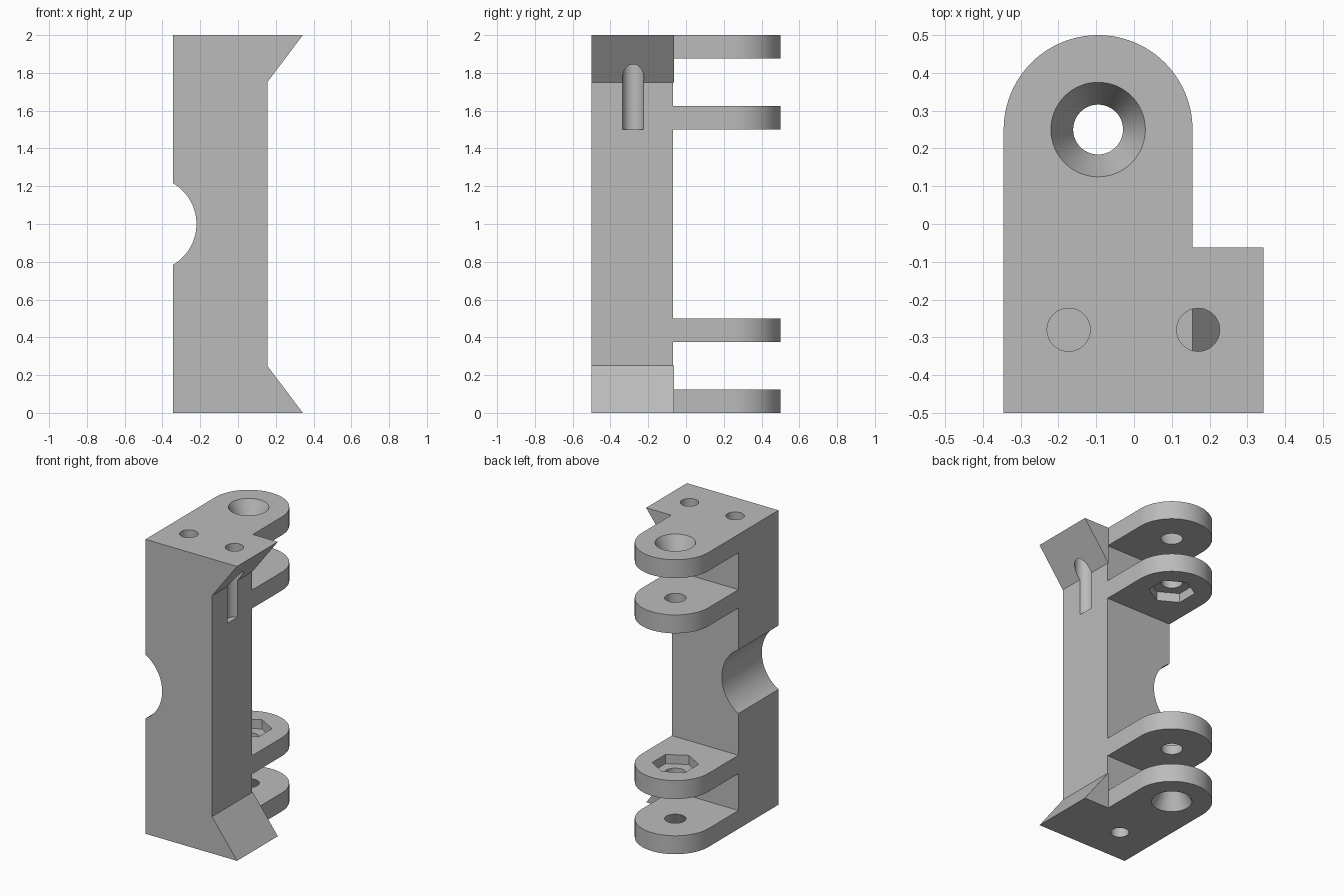
import bpy
import bmesh
from math import cos, sin, pi

if "Cube" in bpy.data.objects:
    bpy.data.objects.remove(bpy.data.objects["Cube"])

LEFT, SIDE, TIP = -0.345, 0.155, 0.343   # side faces and flared tip in x
BACK = -0.07                             # rear face of the column
EYE = ((LEFT + SIDE) / 2, 0.25)          # hinge axis


def arc(cx, cy, r, a0, a1, n):
    return [(cx + r * cos(a0 + (a1 - a0) * i / n),
             cy + r * sin(a0 + (a1 - a0) * i / n)) for i in range(n + 1)]


def circle(centre, r, n=64, start=0.0):
    return arc(*centre, r, start, start + 2 * pi, n)[:-1]


def solid(name, rings):
    """Closed solid between two matching rings of points."""
    bm = bmesh.new()
    low, high = [[bm.verts.new(p) for p in ring] for ring in rings]
    n = len(low)
    bm.faces.new(low[::-1])
    bm.faces.new(high)
    for i in range(n):
        j = (i + 1) % n
        bm.faces.new((low[i], low[j], high[j], high[i]))
    bmesh.ops.recalc_face_normals(bm, faces=bm.faces[:])
    mesh = bpy.data.meshes.new(name)
    bm.to_mesh(mesh)
    bm.free()
    obj = bpy.data.objects.new(name, mesh)
    bpy.context.collection.objects.link(obj)
    return obj


def upright(name, z0, z1, low, high=None):
    return solid(name, ([(x, y, z0) for x, y in low],
                        [(x, y, z1) for x, y in high or low]))


def crosswise(name, profile):
    return solid(name, [[(x, y, z) for x, z in profile] for y in (-1, 1)])


def cut(cutter):
    cutter.hide_render = True
    bpy.context.view_layer.objects.active = bracket
    mod = bracket.modifiers.new(cutter.name, "BOOLEAN")
    mod.operation = "DIFFERENCE"
    mod.solver = "EXACT"
    mod.object = cutter
    bpy.ops.object.modifier_apply(modifier=mod.name)
    bpy.data.objects.remove(cutter)


# Bracket blank: rounded hinge end plus a shoulder for the flared tips
plan = [(LEFT, -0.5), (0.4, -0.5), (0.4, -0.0625), (SIDE, -0.0625)]
plan += arc(*EYE, 0.25, 0, pi, 48)
bracket = upright("hinge_bracket", 0, 2, plan)

# Flank between the two flared tips
run = 0.25 / (TIP - SIDE)
drop = 0.25 - (0.5 - SIDE) * run
cut(crosswise("flank_cut", [(SIDE, 0.25), (0.5, drop),
                            (0.5, 2 - drop), (SIDE, 1.75)]))

# Gaps that leave four hinge lugs
for z0, z1 in ((0.125, 0.375), (0.5, 1.5), (1.625, 1.875)):
    cut(upright("lug_gap", z0, z1, [(-1, BACK), (SIDE, BACK),
                                    (SIDE, 1), (-1, 1)]))

# Round notch across the left side
cut(crosswise("side_notch", circle((-0.47, 1), 0.25, 96)))

# Hinge bore, then countersinks and hexagonal nut pockets at both ends
cut(upright("hinge_bore", -0.1, 2.1, circle(EYE, 0.066)))
for flip in (False, True):
    def height(z):
        return 2 - z if flip else z
    cut(upright("countersink", height(-0.0125), height(0.125),
                circle(EYE, 0.131), circle(EYE, 0.066)))
    cut(upright("nut_pocket", height(0.4375), height(0.6),
                circle(EYE, 0.144, 6, pi / 2)))

# Blind pin holes: two in the top, one in the bottom
for x in (-0.173, 0.17):
    cut(upright("top_pin_hole", 1.5, 2.1, circle((x, -0.28), 0.057, 48)))
cut(upright("bottom_pin_hole", -0.1, 0.5, circle((EYE[0], -0.25), 0.057, 48)))

# Single grey finish
grey = bpy.data.materials.new("plain_grey")
grey.use_nodes = True
colour = (0.5, 0.5, 0.5, 1)
grey.diffuse_color = colour
grey.node_tree.nodes["Principled BSDF"].inputs["Base Color"].default_value = colour
bracket.data.materials.clear()
bracket.data.materials.append(grey)

bpy.ops.object.select_all(action="DESELECT")
bracket.select_set(True)
bpy.context.view_layer.objects.active = bracket
bpy.ops.object.shade_smooth_by_angle(angle=pi / 7)
